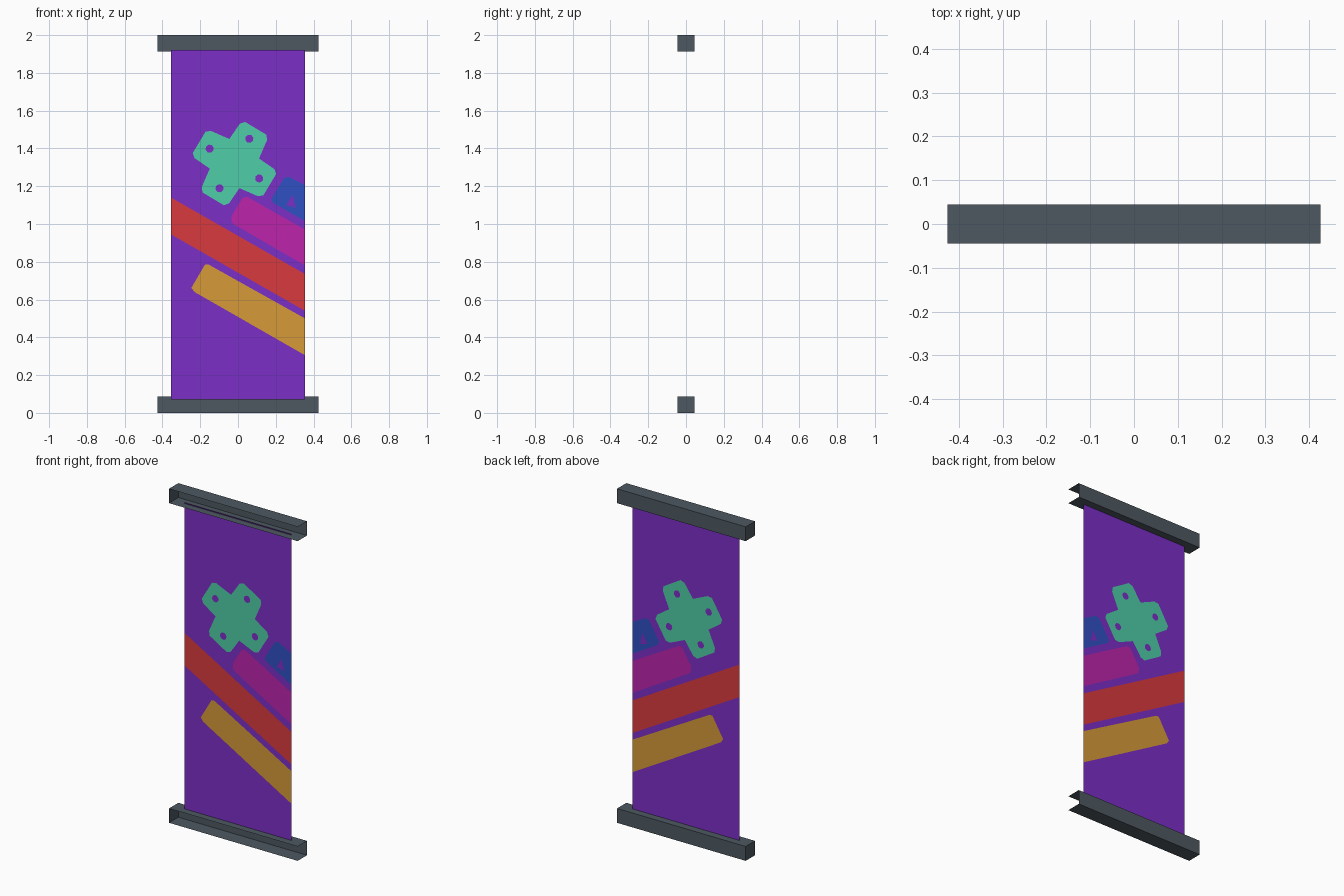
import bpy, bmesh, math
from mathutils import Vector
from mathutils.geometry import delaunay_2d_cdt

if "Cube" in bpy.data.objects:
    bpy.data.objects.remove(bpy.data.objects["Cube"])


def material(name, r, g, b):
    lin = [((c / 255 + 0.055) / 1.055) ** 2.4 for c in (r, g, b)]
    m = bpy.data.materials.new(name)
    m.diffuse_color = (*lin, 1)
    m.use_nodes = True
    m.node_tree.nodes["Principled BSDF"].inputs["Base Color"].default_value = m.diffuse_color
    return m


def add_object(name, bm, mats):
    me = bpy.data.meshes.new(name)
    bm.to_mesh(me)
    bm.free()
    for m in mats:
        me.materials.append(m)
    ob = bpy.data.objects.new(name, me)
    bpy.context.collection.objects.link(ob)
    return ob


slate = material("slate grey", 78, 89, 97)
banner_mats = [
    material("purple", 124, 47, 198),
    material("mint green", 80, 206, 169),
    material("red", 217, 58, 62),
    material("orange", 214, 154, 56),
    material("magenta", 188, 36, 171),
    material("blue", 48, 80, 195),
]
PURPLE, GREEN, RED, ORANGE, MAGENTA, BLUE = range(6)

# Channel rails: open at the front and at the right end
W, D, H = 0.426, 0.044, 0.086
for name, z in (("bottom_rail", H / 2), ("top_rail", 2 - H / 2)):
    bm = bmesh.new()
    bmesh.ops.create_cube(bm, size=1)
    bmesh.ops.scale(bm, vec=(2 * W, 2 * D, H), verts=bm.verts)
    bmesh.ops.translate(bm, vec=(0, 0, z), verts=bm.verts)
    bm.normal_update()
    open_sides = [f for f in bm.faces if f.normal.y < -0.5 or f.normal.x > 0.5]
    bmesh.ops.delete(bm, geom=open_sides, context='FACES')
    add_object(name, bm, [slate])

# Banner outlines in the x-z plane, later ones painted over earlier ones
E = 0.355


def turned(points, cx, cz, deg):
    a = math.radians(deg)
    return [(cx + x * math.cos(a) - z * math.sin(a),
             cz + x * math.sin(a) + z * math.cos(a)) for x, z in points]


shapes = [
    (PURPLE, [(-E, 0.07), (E, 0.07), (E, 1.92), (-E, 1.92)]),
    (RED, [(-E, 0.945), (E, 0.54), (E, 0.735), (-E, 1.14)]),
    (ORANGE, [(-0.23, 0.64), (E, 0.305), (E, 0.5), (-0.155, 0.785),
              (-0.175, 0.785), (-0.247, 0.662)]),
    (MAGENTA, [(-0.02, 0.997), (E, 0.78), (E, 0.97), (0.05, 1.143),
               (0.025, 1.14), (-0.035, 1.04), (-0.033, 1.01)]),
    (BLUE, [(0.185, 1.113), (E, 1.015), (E, 1.205), (0.27, 1.25),
            (0.245, 1.245), (0.178, 1.135)]),
    (PURPLE, [(0.255, 1.10), (0.305, 1.085), (0.29, 1.155)]),
]

# Green cross with four round spots, one arm repeated by quarter turns
CX, CZ, TILT = -0.019, 1.32, -31
arm = [(0.098, 0.090), (0.084, 0.196), (0.066, 0.218),
       (-0.066, 0.218), (-0.084, 0.196)]
cross = [p for k in range(4) for p in turned(arm, CX, CZ, TILT + 90 * k)]
shapes.append((GREEN, cross))
spot = [(0.022 * math.cos(k * math.pi / 4), 0.153 + 0.022 * math.sin(k * math.pi / 4))
        for k in range(8)]
for k in range(4):
    shapes.append((PURPLE, turned(spot, CX, CZ, TILT + 90 * k)))

# Banner sheet: every outline cut into one flat sheet
points, loops = [], []
for _, outline in shapes:
    loops.append(list(range(len(points), len(points) + len(outline))))
    points += [Vector(p) for p in outline]
verts, _, faces, _, _, sources = delaunay_2d_cdt(points, [], loops, 0, 1e-5)
bm = bmesh.new()
bv = [bm.verts.new((v.x, 0, v.y)) for v in verts]
for f, src in zip(faces, sources):
    face = bm.faces.new([bv[i] for i in f])
    face.material_index = shapes[max(src)][0] if src else PURPLE
add_object("banner", bm, banner_mats)
